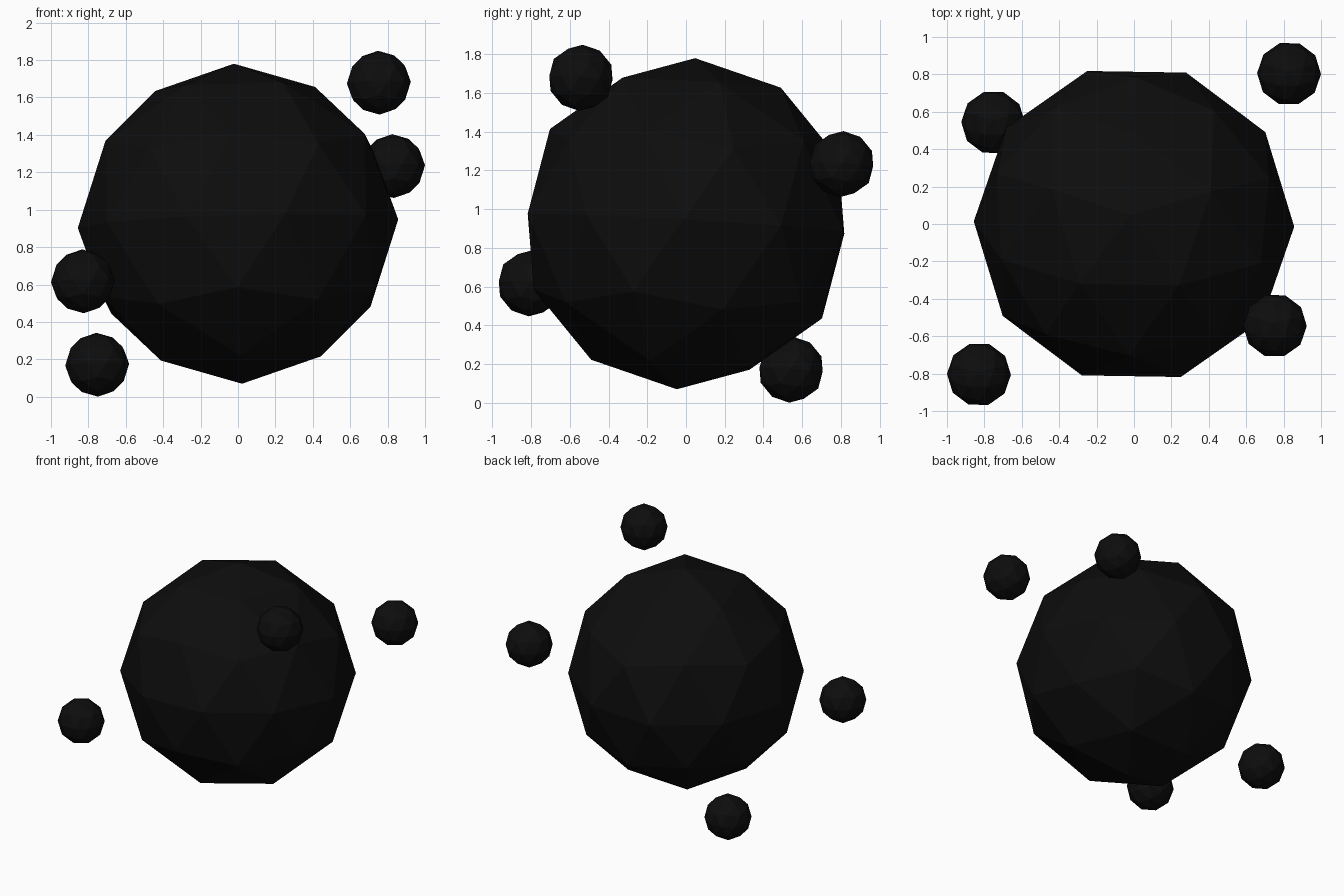
import bpy
from mathutils import Matrix, Vector

if "Cube" in bpy.data.objects:
    bpy.data.objects.remove(bpy.data.objects["Cube"])

CENTRE = Vector((0, 0, 0.925))

# Shared slight tilt of every ball: 18 degree turn, then a small lean
tilt = Vector((-0.055, -0.026, -0.017))
TURN = Matrix.Rotation(tilt.length, 4, tilt.normalized()) @ Matrix.Rotation(0.314159, 4, 'Z')

black = bpy.data.materials.new("black")
black.diffuse_color = (0.004, 0.004, 0.004, 1)
black.use_nodes = True
black.node_tree.nodes["Principled BSDF"].inputs["Base Color"].default_value = black.diffuse_color


def ball(name, radius, centre):
    """Flat-faced low-poly ball."""
    bpy.ops.mesh.primitive_ico_sphere_add(subdivisions=2, radius=radius)
    ob = bpy.context.object
    ob.name = name
    ob.data.materials.append(black)
    ob.matrix_world = Matrix.Translation(centre) @ TURN
    return ob


# Large central ball
ball("core_ball", 0.857, CENTRE)

# Four small balls floating around it, in opposite pairs
for label, offset in (("upper", (0.753, -0.543, 0.754)), ("side", (0.829, 0.804, 0.308))):
    for side, sign in (("right", 1), ("left", -1)):
        ball(f"{label}_satellite_{side}", 0.171, CENTRE + sign * Vector(offset))
